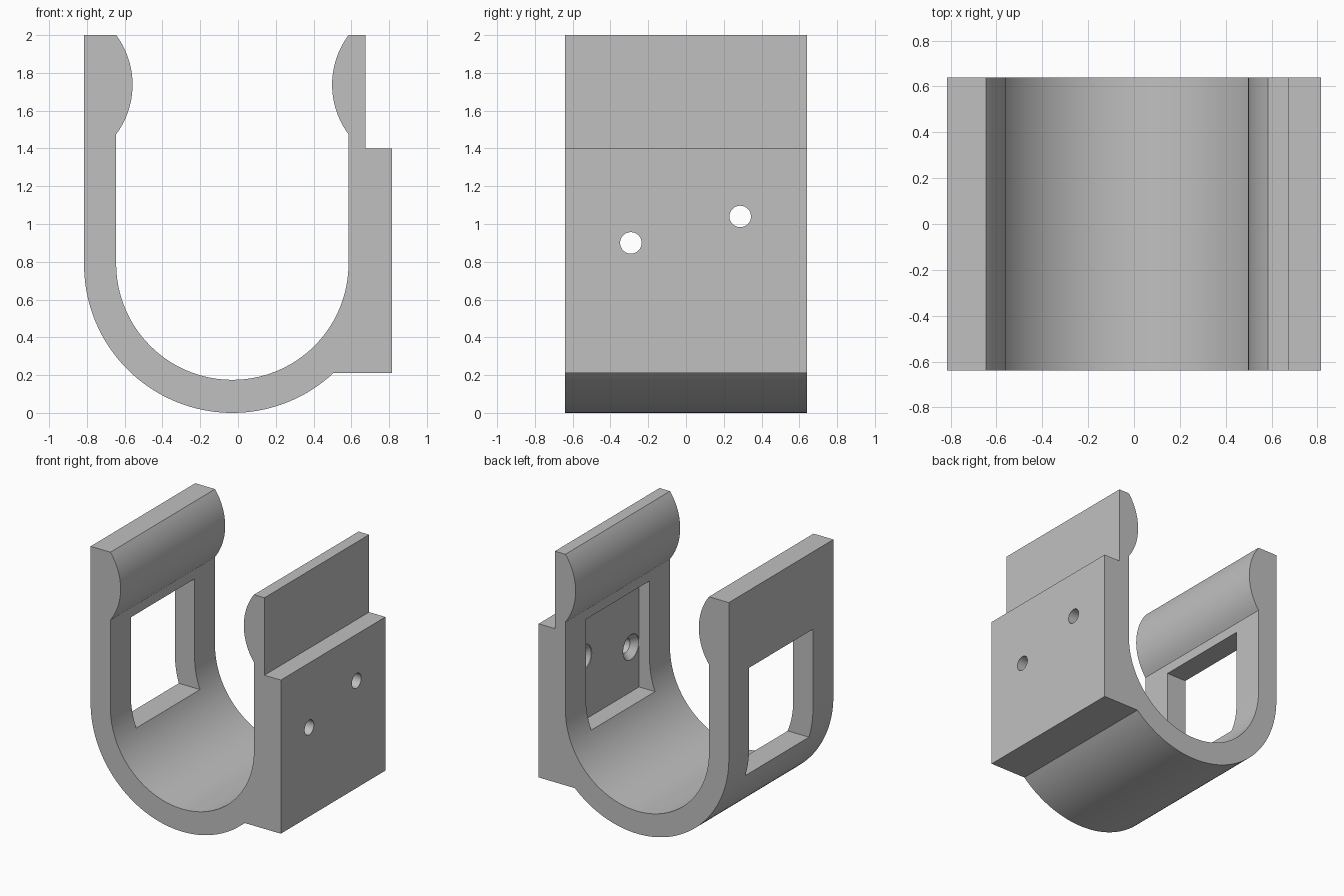
import bpy, bmesh
from math import sin, cos, pi, radians, atan2, asin

cube = bpy.data.objects.get("Cube")
if cube:
    bpy.data.objects.remove(cube, do_unlink=True)

HALF_Y = 0.64          # half the length of the clip
MID_X = -0.03          # centre line of the U
WALL_IN, R_OUT, R_IN = 0.615, 0.785, 0.615
ARC_Z = 0.79           # height where the bend meets the straight walls
BUMP_Z, BUMP_H, BUMP_R = 1.7375, 0.2625, 0.44

grey = bpy.data.materials.new("light grey")
grey.use_nodes = True
grey.diffuse_color = (0.53, 0.53, 0.53, 1)
grey.node_tree.nodes["Principled BSDF"].inputs["Base Color"].default_value = grey.diffuse_color


def arc(cx, cz, r, a0, a1, n):
    steps = [a0 + (a1 - a0) * i / n for i in range(n + 1)]
    return [(cx + r * cos(a), cz + r * sin(a)) for a in steps]


def make_object(name, bm):
    bmesh.ops.recalc_face_normals(bm, faces=bm.faces)
    mesh = bpy.data.meshes.new(name)
    bm.to_mesh(mesh)
    bm.free()
    mesh.materials.append(grey)
    obj = bpy.data.objects.new(name, mesh)
    bpy.context.collection.objects.link(obj)
    return obj


def extrude_profile(name, points, half_y):
    bm = bmesh.new()
    face = bm.faces.new([bm.verts.new((x, -half_y, z)) for x, z in points])
    new = bmesh.ops.extrude_face_region(bm, geom=[face])["geom"]
    verts = [v for v in new if isinstance(v, bmesh.types.BMVert)]
    bmesh.ops.translate(bm, verts=verts, vec=(0, 2 * half_y, 0))
    return make_object(name, bm)


def lathe_x(name, rings, y, z, n=32):
    # Closed round cutter along x from (x, radius) rings
    bm = bmesh.new()
    loops = [[bm.verts.new((x, y + r * cos(2 * pi * i / n), z + r * sin(2 * pi * i / n)))
              for i in range(n)] for x, r in rings]
    for a, b in zip(loops, loops[1:]):
        for i in range(n):
            j = (i + 1) % n
            bm.faces.new((a[i], a[j], b[j], b[i]))
    bm.faces.new(loops[0])
    bm.faces.new(loops[-1])
    return make_object(name, bm)


# Inner outline: left grip bump, U bend, right grip bump
half_angle = asin(BUMP_H / BUMP_R)
bump_off = WALL_IN + BUMP_R * cos(half_angle)
left_bump = arc(MID_X - bump_off, BUMP_Z, BUMP_R, half_angle, -half_angle, 24)
right_bump = arc(MID_X + bump_off, BUMP_Z, BUMP_R, pi + half_angle, pi - half_angle, 24)
inner = left_bump + arc(MID_X, ARC_Z, R_IN, pi, 2 * pi, 64) + right_bump

# Outer outline: thin right lip, mounting block, U bend, left wall
block_bottom = 0.21
block_angle = asin((block_bottom - R_OUT) / R_OUT)
outer = [(0.675, 2.0), (0.675, 1.4), (0.815, 1.4), (0.815, block_bottom)]
outer += arc(MID_X, R_OUT, R_OUT, block_angle, -pi, 56) + [(MID_X - R_OUT, 2.0)]
clip = extrude_profile("clip_body", inner + outer, HALF_Y)

# Window through the left wall and pocket behind the mounting plate
window = extrude_profile("window_cutter",
                         [(-1, 0.555), (0.675, 0.555), (0.675, 1.4), (-1, 1.4)], 0.39)
cutters = [window]

# Countersunk screw holes
for i, (y, z) in enumerate([(-0.292, 0.90), (0.287, 1.04)]):
    rings = [(0.66, 0.098), (0.68, 0.098), (0.725, 0.057), (0.9, 0.057)]
    cutters.append(lathe_x(f"screw_hole_cutter_{i + 1}", rings, y, z))

for cutter in cutters:
    cutter.hide_render = True
    cutter.hide_set(True)
    mod = clip.modifiers.new(cutter.name, "BOOLEAN")
    mod.operation = "DIFFERENCE"
    mod.solver = "EXACT"
    mod.object = cutter

# Apply the cuts, then remove the cutters
bpy.context.view_layer.objects.active = clip
clip.select_set(True)
for mod in list(clip.modifiers):
    bpy.ops.object.modifier_apply(modifier=mod.name)
for cutter in cutters:
    bpy.data.objects.remove(cutter, do_unlink=True)

bpy.ops.object.shade_smooth_by_angle(angle=radians(25))
